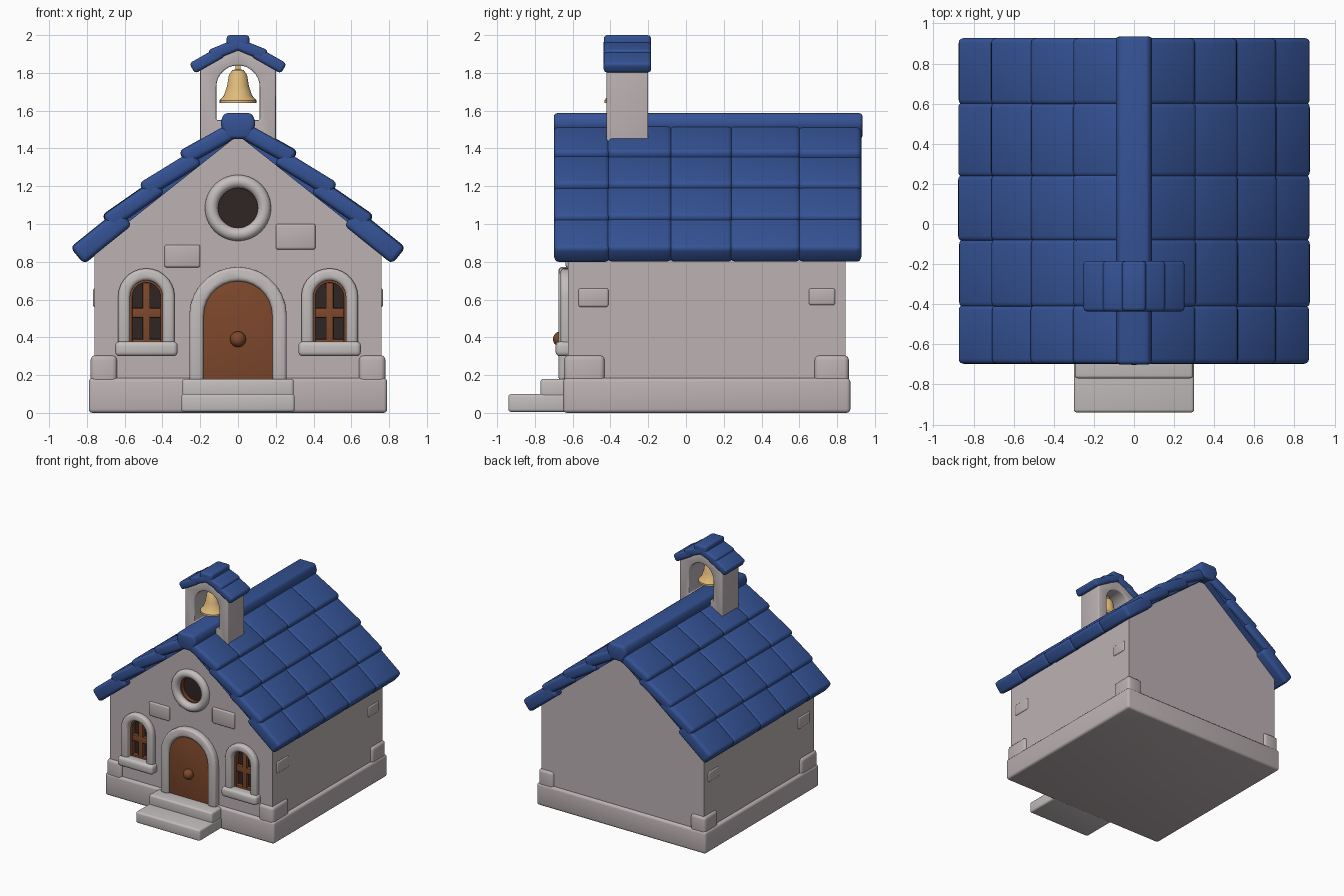
import bpy, bmesh, math, random
from mathutils import Matrix, Vector

random.seed(4)
if "Cube" in bpy.data.objects:
    bpy.data.objects.remove(bpy.data.objects["Cube"])


def material(name, r, g, b):
    m = bpy.data.materials.new(name)
    m.use_nodes = True
    m.diffuse_color = (r, g, b, 1)
    node = next(n for n in m.node_tree.nodes if n.type == 'BSDF_PRINCIPLED')
    node.inputs["Base Color"].default_value = (r, g, b, 1)
    node.inputs["Roughness"].default_value = 0.8
    return m


WALL = material("warm grey plaster", 0.50, 0.44, 0.45)
STONE = material("pale stone", 0.55, 0.51, 0.51)
BLUE = material("blue roof", 0.035, 0.085, 0.30)
WOOD = material("brown wood", 0.21, 0.065, 0.025)
DARK = material("dark glass", 0.03, 0.018, 0.018)
GOLD = material("bell gold", 0.75, 0.50, 0.20)


def prism(bm, pts, y0, y1):
    """Extrude an (x, z) outline from y0 to y1."""
    face = bm.faces.new([bm.verts.new((x, y0, z)) for x, z in pts])
    ext = bmesh.ops.extrude_face_region(bm, geom=[face], use_keep_orig=True)
    moved = [v for v in ext["geom"] if isinstance(v, bmesh.types.BMVert)]
    bmesh.ops.translate(bm, verts=moved, vec=(0, y1 - y0, 0))


def box(bm, x0, x1, y0, y1, z0, z1):
    prism(bm, [(x0, z0), (x0, z1), (x1, z1), (x1, z0)], y0, y1)


def finish(name, bm, mat, bevel=0.0, cutter=None):
    """Turn a bmesh into a softened, smooth-shaded object."""
    bmesh.ops.recalc_face_normals(bm, faces=bm.faces)
    mesh = bpy.data.meshes.new(name)
    bm.to_mesh(mesh)
    bm.free()
    mesh.materials.append(mat)
    ob = bpy.data.objects.new(name, mesh)
    bpy.context.collection.objects.link(ob)
    bpy.ops.object.select_all(action='DESELECT')
    ob.select_set(True)
    bpy.context.view_layer.objects.active = ob
    if cutter:
        m = ob.modifiers.new("openings", 'BOOLEAN')
        m.operation, m.object, m.solver = 'DIFFERENCE', cutter, 'EXACT'
        bpy.ops.object.modifier_apply(modifier=m.name)
        bpy.data.objects.remove(cutter)
    if bevel:
        m = ob.modifiers.new("soft edges", 'BEVEL')
        m.width, m.segments, m.limit_method = bevel, 3, 'ANGLE'
        m.angle_limit = math.radians(35)
        bpy.ops.object.modifier_apply(modifier=m.name)
    bpy.ops.object.shade_smooth_by_angle(angle=math.radians(40))
    return ob


def build(name, mat, bevel, shapes):
    """Object from a list of (outline, y0, y1)."""
    bm = bmesh.new()
    for pts, y0, y1 in shapes:
        prism(bm, pts, y0, y1)
    return finish(name, bm, mat, bevel)


def boxes(name, mat, bevel, items):
    bm = bmesh.new()
    for b in items:
        box(bm, *b)
    return finish(name, bm, mat, bevel)


def arch(cx, hw, z0, spring, n=14):
    arc = [(cx - hw * math.cos(math.pi * i / n), spring + hw * math.sin(math.pi * i / n))
           for i in range(n + 1)]
    return [(cx - hw, z0)] + arc + [(cx + hw, z0)]


def arch_band(cx, outer, inner, z0, spring):
    return arch(cx, outer, z0, spring) + arch(cx, inner, z0, spring)[::-1]


def disc(r, cz, n=32):
    return [(r * math.cos(math.tau * i / n), cz + r * math.sin(math.tau * i / n)) for i in range(n)]


FRONT, BACK, ROSE = -0.625, 0.845, 1.085
WIN, SPRING = 0.485, 0.615

# Gabled walls with recessed window openings
cut = build("opening_cutter", WALL, 0,
            [(arch(s * WIN, 0.09, 0.35, SPRING), -0.8, -0.57) for s in (-1, 1)]
            + [(disc(0.115, ROSE), -0.8, -0.57)])
cut.hide_render = True
body = bmesh.new()
prism(body, [(-0.76, 0.02), (-0.76, 0.9), (0, 1.53), (0.76, 0.9), (0.76, 0.02)], FRONT, BACK)
finish("walls", body, WALL, cutter=cut)

# Plinth, corner stones and raised wall stones
boxes("plinth", WALL, 0.02, [(-0.79, 0.79, -0.65, 0.87, 0, 0.185)])
corners, raised = [], []
for s in (-1, 1):
    for y0, y1 in ((-0.645, -0.43), (0.68, 0.862)):
        x0, x1 = sorted((s * 0.64, s * 0.78))
        corners.append((x0, x1, y0, y1, 0.12, 0.305))
    x0, x1 = sorted((s * 0.74, s * 0.768))
    raised += [(x0, x1, -0.57, -0.41, 0.56, 0.66), (x0, x1, 0.65, 0.79, 0.57, 0.66)]
raised += [(-0.39, -0.2, -0.638, -0.6, 0.77, 0.89), (0.2, 0.41, -0.638, -0.6, 0.865, 1.0)]
boxes("corner_stones", WALL, 0.025, corners)
boxes("raised_stones", WALL, 0.012, raised)

# Entrance steps
boxes("steps", STONE, 0.015, [(-0.3, 0.3, -0.94, -0.6, 0.005, 0.1),
                             (-0.295, 0.295, -0.77, -0.6, 0.08, 0.18)])

# Door, surround and knob
build("door", WOOD, 0.006, [(arch(0, 0.195, 0.17, 0.515), -0.652, -0.6)])
build("door_surround", STONE, 0.02, [(arch_band(0, 0.258, 0.182, 0.17, 0.515), -0.675, -0.6)])
knob = bmesh.new()
bmesh.ops.create_uvsphere(knob, u_segments=20, v_segments=12, radius=0.042,
                          matrix=Matrix.Translation((0, -0.662, 0.39)))
finish("door_knob", knob, WOOD)

# Arched windows: surround, sill, glass and wooden bars
frames, sills, panes, bars = [], [], [], []
for s in (-1, 1):
    c = s * WIN
    frames.append((arch_band(c, 0.15, 0.086, 0.34, SPRING), -0.665, -0.6))
    sills.append((c - 0.165, c + 0.165, -0.69, -0.6, 0.3, 0.378))
    panes.append((arch(c, 0.092, 0.35, SPRING), -0.578, -0.56))
    bars.append((arch_band(c, 0.092, 0.074, 0.35, SPRING), -0.615, -0.57))
    for hw, z0, z1 in ((0.02, 0.36, 0.7), (0.085, 0.505, 0.555), (0.085, 0.36, 0.39)):
        bars.append(([(c - hw, z0), (c - hw, z1), (c + hw, z1), (c + hw, z0)], -0.61, -0.57))
build("window_surrounds", STONE, 0.02, frames)
boxes("window_sills", STONE, 0.022, sills)
build("window_glass", DARK, 0, panes)
build("window_bars", WOOD, 0.005, bars)

# Round gable window: ring, wooden lining and glass
bpy.ops.mesh.primitive_torus_add(major_segments=40, minor_segments=14, major_radius=0.14,
                                 minor_radius=0.035, location=(0, -0.63, ROSE),
                                 rotation=(math.pi / 2, 0, 0))
ring = bpy.context.object
ring.name = "round_window_ring"
ring.data.materials.append(STONE)
bpy.ops.object.shade_smooth_by_angle()
build("round_window_glass", DARK, 0, [(disc(0.117, ROSE), -0.578, -0.56)])
lining = disc(0.117, ROSE)
inner = disc(0.103, ROSE)
build("round_window_lining", WOOD, 0,
      [([lining[i], lining[(i + 1) % 32], inner[(i + 1) % 32], inner[i]], -0.61, -0.57)
       for i in range(32)])


def tile_course(bm, a, b, thick, seams, wobble):
    """One row of tiles on both slopes, from upper point a to lower point b."""
    d = (Vector(b) - Vector(a)).normalized()
    drop = Vector((d.y, -d.x)) * thick
    for s in (-1, 1):
        for y0, y1 in zip(seams, seams[1:]):
            j = random.uniform(-wobble, wobble)
            pts = [Vector(a), Vector(b) + d * j, Vector(b) + d * j + drop, Vector(a) + drop]
            prism(bm, [(s * p.x, p.y + j) for p in pts], y0 - 0.006, y1 + 0.006)


# Main roof: deck, overlapping tile courses and ridge
build("roof_deck", BLUE, 0, [([(0, 1.54), (s * 0.82, 0.865), (s * 0.8, 0.835), (0, 1.47)], -0.67, 0.9)
                             for s in (-1, 1)])
SEAMS = (-0.692, -0.41, -0.08, 0.24, 0.6, 0.922)
tiles = bmesh.new()
for a, b, t in (((0.02, 1.55), (0.315, 1.385), 0.085), ((0.24, 1.39), (0.525, 1.215), 0.09),
                ((0.44, 1.24), (0.72, 1.045), 0.09), ((0.63, 1.08), (0.885, 0.875), 0.11)):
    tile_course(tiles, a, b, t, SEAMS, 0.004)
finish("roof_tiles", tiles, BLUE, 0.026)
build("roof_ridge", BLUE, 0.02, [([(-0.06, 1.45), (-0.095, 1.53), (-0.075, 1.587), (0.075, 1.587),
                                   (0.095, 1.53), (0.06, 1.45)], -0.7, 0.935)])

# Bell tower with an arched opening
cut = build("tower_cutter", WALL, 0, [(arch(0, 0.115, 1.55, 1.725), -0.6, 0)])
cut.hide_render = True
tower = bmesh.new()
prism(tower, [(-0.2, 1.3), (-0.2, 1.82), (0, 1.94), (0.2, 1.82), (0.2, 1.3)], -0.42, -0.2)
finish("bell_tower", tower, WALL, 0.008, cut)

# Tower roof
cap = bmesh.new()
for a, b in (((0, 1.985), (0.16, 1.92)), ((0.1, 1.94), (0.258, 1.85))):
    tile_course(cap, a, b, 0.062, (-0.43, -0.19), 0.001)
box(cap, -0.06, 0.06, -0.435, -0.185, 1.93, 2.0)
finish("tower_roof", cap, BLUE, 0.018)

# Bell turned from a profile, with its hanger
bell = bmesh.new()
outline = [(0, 1.82), (0.03, 1.815), (0.048, 1.79), (0.058, 1.73), (0.075, 1.68), (0.097, 1.655),
           (0.097, 1.64), (0.08, 1.64), (0.045, 1.74), (0, 1.77)]
verts = [bell.verts.new((x, 0, z)) for x, z in outline]
edges = [bell.edges.new(p) for p in zip(verts, verts[1:])]
bmesh.ops.spin(bell, geom=verts + edges, cent=(0, 0, 0), axis=(0, 0, 1), angle=math.tau, steps=28)
bmesh.ops.remove_doubles(bell, verts=bell.verts, dist=0.0005)
bmesh.ops.translate(bell, verts=bell.verts, vec=(0, -0.335, 0))
finish("bell", bell, GOLD)
boxes("bell_hanger", GOLD, 0.004, [(-0.014, 0.014, -0.349, -0.321, 1.81, 1.86)])
